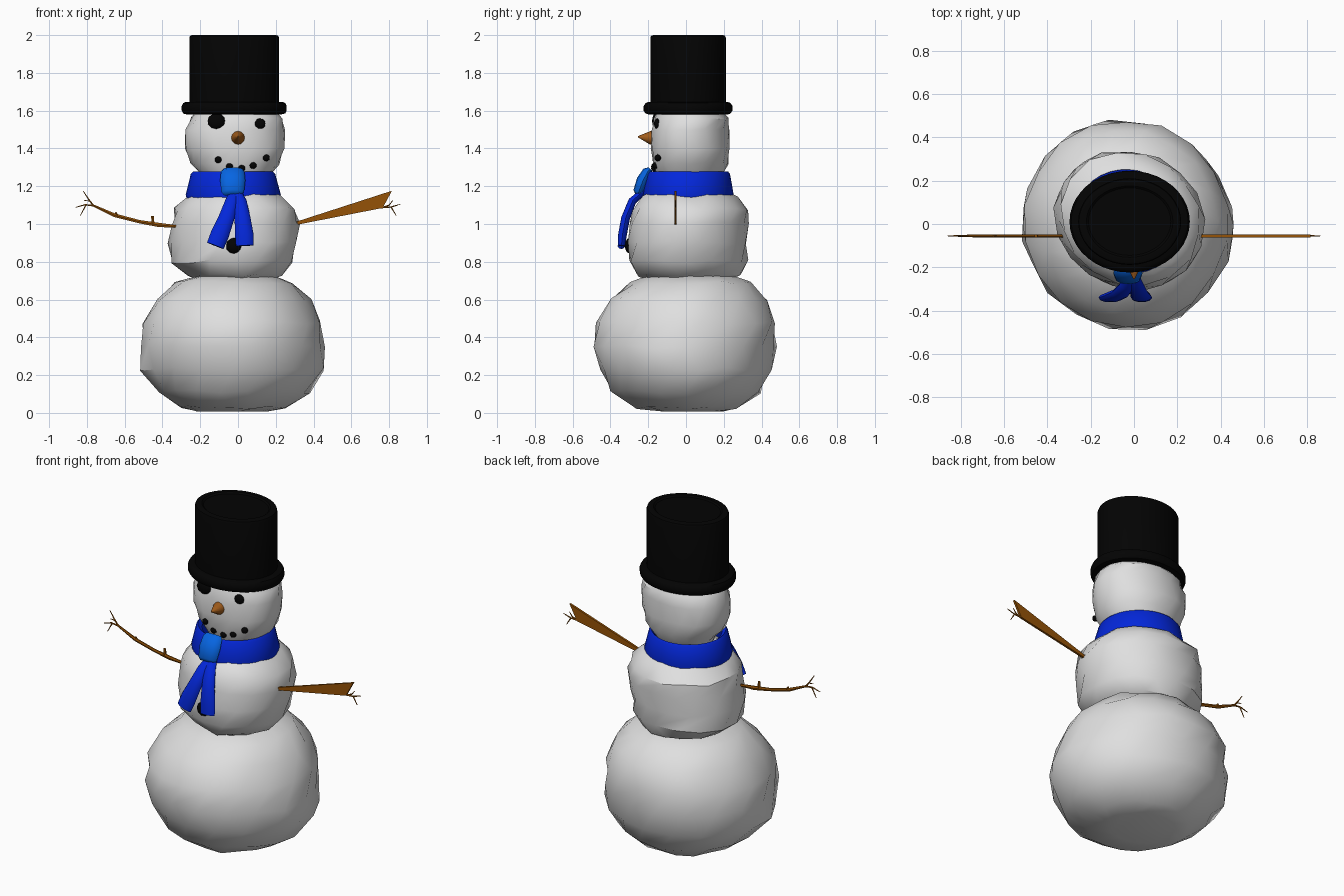
import bpy, bmesh, math, random
from mathutils import Vector

random.seed(4)


def material(name, rgb):
    m = bpy.data.materials.new(name)
    m.diffuse_color = (*rgb, 1)
    return m


SNOW = material("snow", (0.74, 0.74, 0.74))
BLACK = material("black", (0.001, 0.001, 0.001))
BLUE = material("scarf_blue", (0.001, 0.02, 0.70))
LIGHT_BLUE = material("knot_blue", (0.002, 0.13, 0.76))
WOOD = material("wood", (0.30, 0.085, 0.002))
ORANGE = material("carrot", (0.36, 0.11, 0.012))


def finish(name, bm, mat, angle=35):
    bmesh.ops.recalc_face_normals(bm, faces=bm.faces)
    mesh = bpy.data.meshes.new(name)
    bm.to_mesh(mesh)
    bm.free()
    mesh.materials.append(mat)
    mesh.shade_smooth()
    mesh.set_sharp_from_angle(angle=math.radians(angle))
    obj = bpy.data.objects.new(name, mesh)
    bpy.context.collection.objects.link(obj)
    return obj


def loft(name, rings, mat, closed=False, angle=35):
    """Skin a list of point rings; cap the ends, or join them into a loop."""
    bm = bmesh.new()
    vs = [[bm.verts.new(p) for p in ring] for ring in rings]
    n = len(vs[0])
    pairs = list(zip(vs, vs[1:])) + ([(vs[-1], vs[0])] if closed else [])
    for a, b in pairs:
        for i in range(n):
            j = (i + 1) % n
            bm.faces.new((a[i], a[j], b[j], b[i]))
    if not closed:
        bm.faces.new(vs[0])
        bm.faces.new(vs[-1])
    return finish(name, bm, mat, angle)


def power(c, e):
    return math.copysign(abs(c) ** e, c)


def stack(name, levels, n, mat, lump=0.0, closed=False, box=1.0, skew=0.0):
    """Loft of ellipses (z, x_min, x_max, y_min, y_max); box < 1 squares, skew leans them diagonally."""
    rings = []
    for k, (z, x0, x1, y0, y1) in enumerate(levels):
        ring = []
        for i in range(n):
            a = math.tau * (i + (0.5 * (k % 2) if lump else 0)) / n
            r = (1 + lump * random.uniform(-0.6, 1.4)) * (1 - skew * math.sin(2 * a))
            dz = lump * random.uniform(-0.5, 0.5) if 0 < k < len(levels) - 1 else 0
            ring.append(((x0 + x1) / 2 + (x1 - x0) / 2 * r * power(math.cos(a), box),
                         (y0 + y1) / 2 + (y1 - y0) / 2 * r * power(math.sin(a), box), z + dz))
        rings.append(ring)
    return loft(name, rings, mat, closed)


def sweep(name, path, sizes, mat, hint=(0, 1, 0), n=6, angle=35):
    """Oval tube along a path; sizes are (half width along hint, half depth)."""
    pts = [Vector(p) for p in path]
    rings = []
    for i, p in enumerate(pts):
        t = (pts[min(i + 1, len(pts) - 1)] - pts[max(i - 1, 0)]).normalized()
        u = Vector(hint)
        u = (u - t * u.dot(t)).normalized()
        v = t.cross(u)
        w, d = sizes[i]
        rings.append([p + u * w * math.cos(math.tau * k / n) + v * d * math.sin(math.tau * k / n)
                      for k in range(n)])
    return loft(name, rings, mat, angle=angle)


def pebble(name, centre, size):
    bm = bmesh.new()
    bmesh.ops.create_icosphere(bm, subdivisions=2, radius=1)
    for v in bm.verts:
        v.co = Vector(centre) + Vector(c * s for c, s in zip(v.co, size))
    return finish(name, bm, BLACK)


# Lumpy snowballs
stack("base_snowball", [
    (0.008, -0.22, 0.16, -0.13, 0.20), (0.03, -0.30, 0.25, -0.27, 0.28),
    (0.11, -0.42, 0.37, -0.395, 0.39), (0.23, -0.52, 0.46, -0.445, 0.445),
    (0.35, -0.51, 0.45, -0.485, 0.475), (0.48, -0.50, 0.43, -0.47, 0.475),
    (0.60, -0.43, 0.38, -0.40, 0.43), (0.69, -0.33, 0.29, -0.29, 0.34),
    (0.73, -0.19, 0.18, -0.20, 0.24)], 18, SNOW, 0.02, skew=0.012)
stack("middle_snowball", [
    (0.70, -0.18, 0.16, -0.20, 0.22), (0.73, -0.26, 0.23, -0.25, 0.29),
    (0.80, -0.35, 0.29, -0.30, 0.33), (0.90, -0.365, 0.31, -0.30, 0.32),
    (1.00, -0.345, 0.32, -0.29, 0.335), (1.08, -0.33, 0.30, -0.28, 0.33),
    (1.14, -0.27, 0.24, -0.24, 0.27), (1.20, -0.15, 0.12, -0.15, 0.17)],
    16, SNOW, 0.02, box=0.97, skew=0.05)
stack("head", [
    (1.16, -0.15, 0.11, -0.10, 0.15), (1.26, -0.19, 0.17, -0.155, 0.19),
    (1.32, -0.25, 0.22, -0.175, 0.225), (1.40, -0.28, 0.245, -0.185, 0.23),
    (1.50, -0.28, 0.25, -0.18, 0.23), (1.56, -0.25, 0.235, -0.17, 0.225),
    (1.62, -0.20, 0.18, -0.14, 0.17)], 18, SNOW, 0.01, box=0.94, skew=0.035)


# Top hat: rounded brim and tall crown
def hat_level(z, rx, ry):
    return (z, -0.020 - rx, -0.020 + rx, 0.011 - ry, 0.011 + ry)


stack("hat_brim", [hat_level(*l) for l in (
    (1.58, 0.25, 0.21), (1.585, 0.27, 0.225), (1.60, 0.278, 0.235), (1.625, 0.278, 0.235),
    (1.64, 0.27, 0.225), (1.647, 0.255, 0.21))], 40, BLACK)
stack("hat_crown", [hat_level(*l) for l in (
    (1.62, 0.238, 0.2), (1.985, 0.238, 0.2), (1.996, 0.234, 0.196), (2.0, 0.223, 0.185),
    (2.0, 0.20, 0.165), (1.992, 0.19, 0.156))], 40, BLACK)

# Scarf collar, an open flared band
stack("scarf_collar", [
    (1.135, -0.272, 0.222, -0.225, 0.247), (1.155, -0.277, 0.227, -0.228, 0.252),
    (1.21, -0.263, 0.212, -0.218, 0.243), (1.265, -0.250, 0.197, -0.205, 0.233),
    (1.278, -0.238, 0.185, -0.195, 0.223), (1.26, -0.215, 0.17, -0.175, 0.205),
    (1.15, -0.245, 0.19, -0.195, 0.215)], 36, BLUE, closed=True, skew=0.025)

# Scarf knot and tails
sweep("scarf_knot", [(-0.028, -0.19, 1.292), (-0.028, -0.202, 1.278), (-0.028, -0.228, 1.23),
                     (-0.028, -0.25, 1.17), (-0.028, -0.257, 1.153)],
      [(0.05, 0.012), (0.062, 0.028), (0.067, 0.034), (0.06, 0.03), (0.046, 0.012)],
      LIGHT_BLUE, (1, 0, 0), 12, 50)
for side, xs in (("left", (-0.015, -0.032, -0.062, -0.096, -0.120)),
                 ("right", (-0.01, 0.01, 0.024, 0.033, 0.036))):
    path = [(x, y, z) for x, y, z in zip(xs, (-0.23, -0.285, -0.32, -0.336, -0.342),
                                         (1.17, 1.12, 1.03, 0.945, 0.885))]
    sweep("scarf_tail_" + side, path,
          [(0.03, 0.018), (0.036, 0.022), (0.042, 0.024), (0.049, 0.024), (0.047, 0.02)],
          BLUE, (1, 0, 0), 10, 50)

# Face and coat button
pebble("eye_left", (-0.115, -0.160, 1.545), (0.048, 0.02, 0.042))
pebble("eye_right", (0.115, -0.152, 1.53), (0.031, 0.018, 0.029))
for i, (x, y, z) in enumerate(((-0.105, -0.160, 1.34), (-0.045, -0.167, 1.305), (0.02, -0.167, 1.295),
                               (0.08, -0.16, 1.31), (0.15, -0.15, 1.35))):
    pebble("mouth_%d" % i, (x, y, z), (0.019, 0.018, 0.018))
pebble("button", (-0.022, -0.298, 0.885), (0.042, 0.027, 0.042))
sweep("carrot_nose", [(0, -0.16, 1.455), (0, -0.19, 1.457), (0, -0.255, 1.462)],
      [(0.037, 0.037), (0.035, 0.035), (0.003, 0.003)], ORANGE, (1, 0, 0), 12)


# Stick arms, drawn as (x, z) lines in one upright plane
def stick(name, line, radii):
    sweep(name, [(x, -0.055, z) for x, z in line], [(min(r, 0.007), r) for r in radii], WOOD, n=6)


stick("left_arm", [(-0.31, 0.986), (-0.42, 0.995), (-0.52, 1.012), (-0.65, 1.045), (-0.77, 1.1)],
      [0.007, 0.013, 0.010, 0.011, 0.006])
stick("left_arm_stub", [(-0.45, 1.0), (-0.453, 1.042)], [0.009, 0.008])
stick("left_arm_bud", [(-0.635, 1.04), (-0.648, 1.062)], [0.007, 0.005])
stick("left_finger_up", [(-0.765, 1.097), (-0.79, 1.13), (-0.82, 1.175)], [0.005, 0.004, 0.002])
stick("left_finger_out", [(-0.765, 1.097), (-0.81, 1.102), (-0.86, 1.088)], [0.005, 0.004, 0.002])
stick("left_finger_down", [(-0.805, 1.10), (-0.835, 1.045)], [0.004, 0.002])
stick("left_finger_side", [(-0.785, 1.122), (-0.815, 1.125)], [0.003, 0.002])

# Right arm: a flat wedge with a slanted end
wedge = []
for (xa, za), (xb, zb) in (((0.28, 1.003), (0.28, 0.99)), ((0.815, 1.176), (0.766, 1.085))):
    wedge.append([(xa, -0.062, za), (xa, -0.049, za), (xb, -0.049, zb), (xb, -0.062, zb)])
loft("right_arm", wedge, WOOD)
stick("right_finger_out", [(0.73, 1.085), (0.81, 1.09), (0.86, 1.105)], [0.005, 0.004, 0.002])
stick("right_finger_down", [(0.81, 1.09), (0.838, 1.045)], [0.004, 0.002])
stick("right_finger_up", [(0.76, 1.085), (0.80, 1.10), (0.82, 1.125)], [0.004, 0.004, 0.002])
